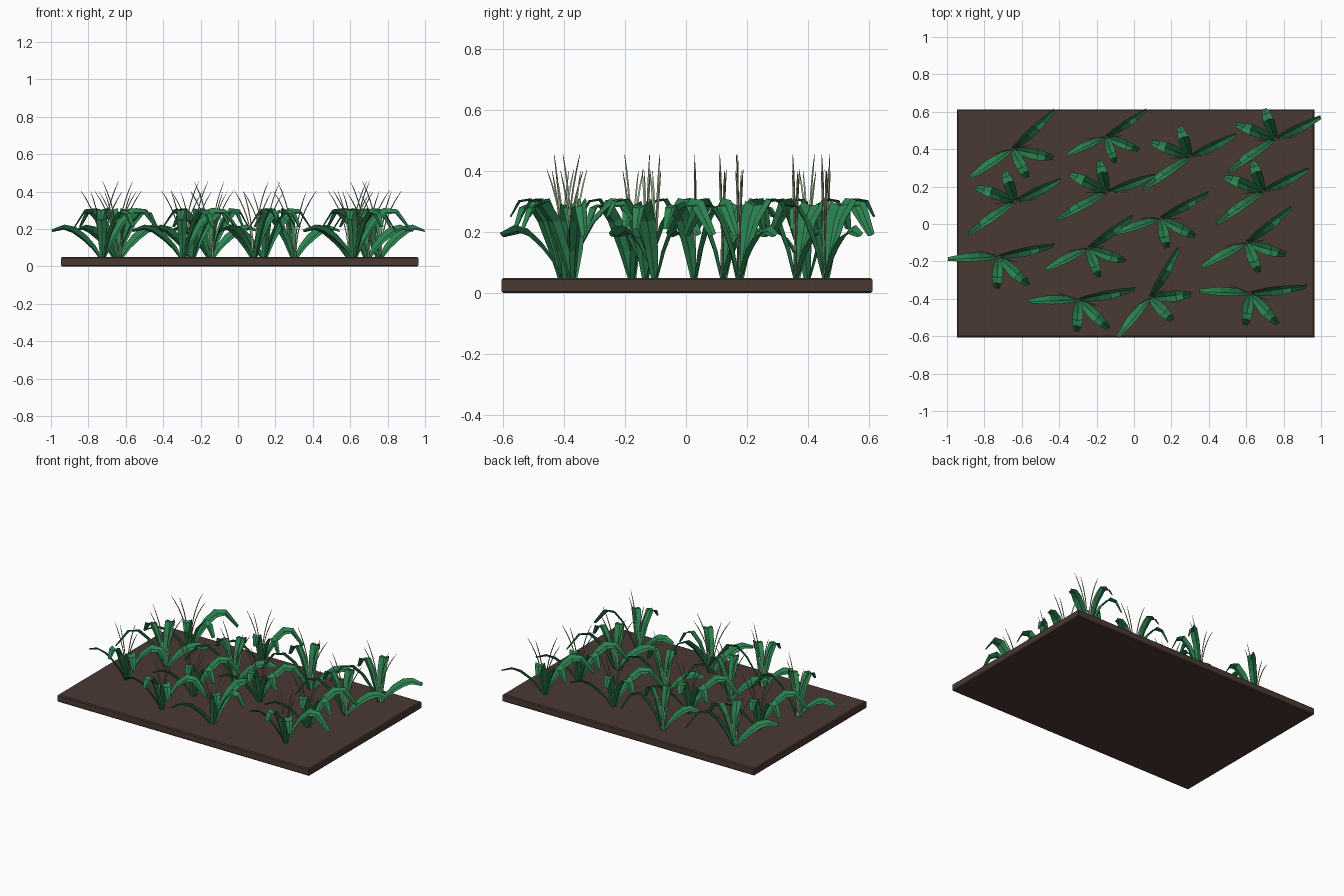
import bpy, bmesh, math
from mathutils import Vector, Matrix

if "Cube" in bpy.data.objects:
    bpy.data.objects.remove(bpy.data.objects["Cube"])


def material(name, rgb):
    m = bpy.data.materials.new(name)
    m.diffuse_color = (*rgb, 1)
    m.use_nodes = True
    m.node_tree.nodes["Principled BSDF"].inputs["Base Color"].default_value = m.diffuse_color
    return m


SOIL = material("dark soil", (0.068, 0.041, 0.034))
LEAF = material("leaf green", (0.025, 0.225, 0.08))
STEM = material("pale green stem", (0.36, 0.46, 0.28))


def finish(bm, name, mat):
    me = bpy.data.meshes.new(name)
    bm.to_mesh(me)
    bm.free()
    me.materials.append(mat)
    ob = bpy.data.objects.new(name, me)
    bpy.context.collection.objects.link(ob)
    return ob


# soil slab with a small chamfer along top and bottom rims
bm = bmesh.new()
bmesh.ops.create_cube(bm, size=1, matrix=Matrix.Translation((0.009, 0.003, 0.025))
                      @ Matrix.Diagonal((1.91, 1.217, 0.05, 1)))
rims = [e for e in bm.edges if abs(e.verts[0].co.z - e.verts[1].co.z) < 0.01]
bmesh.ops.bevel(bm, geom=rims, offset=0.006, segments=1, affect='EDGES')
finish(bm, "soil_bed", SOIL)


def frames(path, angle):
    """Centre, sideways and upward vectors at each point of an (r, z) path."""
    d = Vector((math.cos(angle), math.sin(angle), 0))
    side = Vector((-d.y, d.x, 0))
    pts = [d * r + Vector((0, 0, z)) for r, z in path]
    for i, p in enumerate(pts):
        t = (pts[min(i + 1, len(pts) - 1)] - pts[max(i - 1, 0)]).normalized()
        yield p, side, t.cross(side)


def skin(bm, rows, closed=False):
    for a, b in zip(rows, rows[1:]):
        n = len(a)
        for i in range(n if closed else n - 1):
            j = (i + 1) % n
            bm.faces.new((a[i], b[i], b[j], a[j]))


def leaf(bm, path, widths, angle, roll, fold, mat):
    """Shallow V blade rolled about its own length."""
    rows = []
    for (c, s, n), w in zip(frames(path, angle), widths):
        across = s * math.cos(roll) + n * math.sin(roll)
        up = (n * math.cos(roll) - s * math.sin(roll)) * fold * w
        rows.append([bm.verts.new(mat @ p) for p in
                     (c - across * w / 2 + up, c - up * 0.3, c + across * w / 2 + up)])
    skin(bm, rows)


def stem(bm, path, radii, angle, mat):
    """Thin three-sided tube."""
    rows = []
    for (c, s, n), r in zip(frames(path, angle), radii):
        rows.append([bm.verts.new(mat @ (c + (s * math.cos(a) + n * math.sin(a)) * r))
                     for a in (k * math.tau / 3 + math.pi / 2 for k in range(3))])
    skin(bm, rows, True)


# leaves: direction, roll in degrees, then (reach, height) path
LEAVES = [
    (178, 36, [(.008, .04), (.05, .10), (.10, .15), (.155, .19), (.205, .205), (.27, .188)]),
    (7, 36, [(.008, .04), (.05, .14), (.11, .235), (.17, .29), (.225, .29), (.305, .19)]),
    (-48, 12, [(.008, .04), (.045, .14), (.09, .235), (.14, .29), (.18, .28), (.22, .21)]),
    (-98, 0, [(.008, .04), (.035, .14), (.07, .24), (.11, .305), (.14, .30), (.17, .25)]),
]
LEAF_W = [.022, .042, .056, .060, .046, .024]
# flower stems: reach along the fan line, top height
STEMS = [(-.12, .405), (-.065, .40), (.09, .455), (.11, .40)]
FAN = math.radians(-22)

# plants: x, y, turn, scale
PLANTS = [
    (-.65, .40, 36, 1), (-.15, .465, 27, .85), (.30, .36, 208, 1), (.755, .455, 208, 1),
    (-.635, .12, 208, 1), (-.145, .17, 202, 1), (.14, .03, 21, .95), (.69, .175, 208, 1),
    (-.725, -.175, 5, 1), (-.245, -.13, 29, .95), (.60, -.10, 31, 1),
    (.085, -.395, 53, 1), (-.295, -.405, 4, 1), (.62, -.37, 0, 1),
]

for n, (x, y, turn, s) in enumerate(PLANTS, 1):
    place = (Matrix.Translation((x, y, 0)) @ Matrix.Rotation(math.radians(turn), 4, 'Z')
             @ Matrix.Diagonal((s, s, 1, 1)))
    # arching leaves
    bm = bmesh.new()
    for deg, roll, path in LEAVES:
        leaf(bm, path, LEAF_W, math.radians(deg), math.radians(roll), 0.14, place)
    finish(bm, f"plant_leaves_{n}", LEAF)
    # thin curved stems
    bm = bmesh.new()
    for reach, top in STEMS:
        path = [(reach * (0.08 + 0.92 * t ** 2.4), .04 + (top - .04) * t)
                for t in (i / 8 for i in range(9))]
        stem(bm, path, [.0035] * 7 + [.003, .001], FAN, place)
    finish(bm, f"plant_stems_{n}", STEM)
